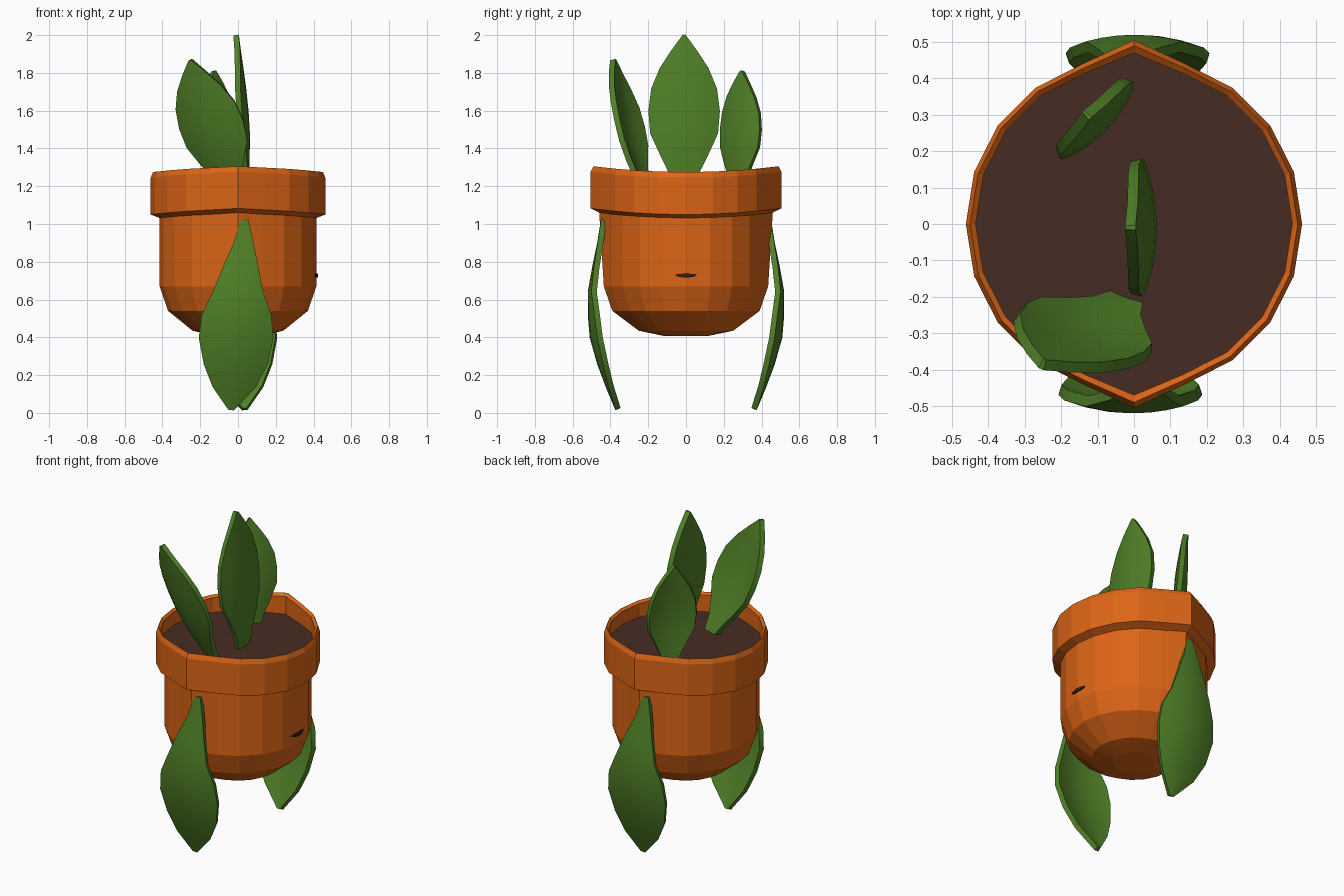
import bpy
import math
from mathutils import Vector

cube = bpy.data.objects.get("Cube")
if cube:
    bpy.data.objects.remove(cube, do_unlink=True)


def material(name, color):
    mat = bpy.data.materials.new(name)
    mat.use_nodes = True
    mat.diffuse_color = (*color, 1)
    mat.node_tree.nodes["Principled BSDF"].inputs["Base Color"].default_value = (*color, 1)
    return mat


TERRACOTTA = material("terracotta", (0.72, 0.13, 0.008))
LEAF = material("leaf green", (0.08, 0.215, 0.02))
SOIL = material("dark soil", (0.062, 0.025, 0.017))
MOUTH = material("mouth brown", (0.03, 0.015, 0.012))


def make(name, verts, faces, mat, smooth=False):
    mesh = bpy.data.meshes.new(name)
    mesh.from_pydata(verts, [], faces)
    mesh.materials.append(mat)
    obj = bpy.data.objects.new(name, mesh)
    bpy.context.collection.objects.link(obj)
    bpy.ops.object.select_all(action="DESELECT")
    obj.select_set(True)
    bpy.context.view_layer.objects.active = obj
    bpy.ops.object.mode_set(mode="EDIT")
    bpy.ops.mesh.select_all(action="SELECT")
    bpy.ops.mesh.normals_make_consistent(inside=False)
    bpy.ops.object.mode_set(mode="OBJECT")
    if smooth:
        bpy.ops.object.shade_smooth_by_angle(angle=math.radians(40))
    return obj


def grid_faces(rows, cols, wrap=False):
    return [(r * cols + c, r * cols + (c + 1) % cols,
             (r + 1) * cols + (c + 1) % cols, (r + 1) * cols + c)
            for r in range(rows - 1) for c in range(cols if wrap else cols - 1)]


SIDES = 20


def ring(radius, peak, z, lift=0.0):
    """Round outline, pinched to a point of length peak at front and back."""
    points = []
    for k in range(SIDES):
        a = math.tau * k / SIDES
        x, y = radius * math.cos(a), radius * math.sin(a)
        if k % 10 == 5:
            x, y = 0, math.copysign(peak, y)
        points.append((x, y, z + lift * (y / 0.5) ** 2))
    return points


# Pot body with rounded bottom
profile = [(0.415, 0.46, 1.07), (0.415, 0.435, 0.67), (0.37, 0.39, 0.54),
           (0.24, 0.25, 0.435), (0.12, 0.12, 0.408)]
verts = [p for row in profile for p in ring(*row)]
n = len(profile)
faces = grid_faces(n, SIDES, True)
faces.append(tuple(range((n - 1) * SIDES, n * SIDES)))
make("pot_body", verts, faces, TERRACOTTA)

# Thick collar, higher at front and back
profile = [(0.41, 0.45, 1.03), (0.462, 0.505, 1.05), (0.462, 0.505, 1.245),
           (0.45, 0.49, 1.275), (0.435, 0.47, 1.262), (0.435, 0.47, 1.13),
           (0.41, 0.45, 1.03)]
verts = [p for row in profile for p in ring(*row, lift=0.032)]
make("pot_rim", verts, grid_faces(len(profile), SIDES, True), TERRACOTTA)

# Soil
make("soil", ring(0.437, 0.472, 1.18), [tuple(range(SIDES))], SOIL)

# Small smile bent around the pot side
verts = []
for i in range(9):
    u = i / 4 - 1
    y, x = 0.057 * u, 0.419 - 0.16 * abs(0.057 * u)
    arc = math.sqrt(max(0, 1 - u * u))
    verts += [(x, y, 0.731 + 0.006 * arc), (x, y, 0.73 - 0.013 * arc)]
mouth = make("mouth", verts, grid_faces(9, 2), MOUTH)
mouth.modifiers.new("thickness", "SOLIDIFY").thickness = 0.008
mouth.modifiers["thickness"].offset = 0


def leaf(name, rows, across, toward, cup, thickness=0.03):
    """rows: spine x, y, z and half width; edges cup in the toward direction."""
    across, toward = Vector(across).normalized(), Vector(toward).normalized()
    widest = max(row[3] for row in rows)
    cols = 7
    verts = []
    for x, y, z, half in rows:
        for c in range(cols):
            u = (2 * c / (cols - 1) - 1) * half
            verts.append(Vector((x, y, z)) + across * u + toward * cup * (u / widest) ** 2)
    obj = make(name, verts, grid_faces(len(rows), cols), LEAF)
    solid = obj.modifiers.new("thickness", "SOLIDIFY")
    solid.thickness, solid.offset = thickness, 0
    bpy.ops.object.modifier_apply(modifier=solid.name)
    bpy.ops.object.shade_smooth_by_angle(angle=math.radians(40))
    return obj


# Upright leaves share one outline: height share, width share, belly share
OUTLINE = [(0, 0.25, 0), (0.12, 0.4, 0.35), (0.24, 0.66, 0.7), (0.38, 0.95, 1),
           (0.52, 1, 1), (0.66, 0.92, 0.8), (0.79, 0.68, 0.5), (0.9, 0.36, 0.2), (1, 0.03, 0)]


def upright_leaf(name, base, tip, half, across, toward, belly, cup):
    base, tip, toward = Vector(base), Vector(tip), Vector(toward).normalized()
    rows = [(*(base.lerp(tip, t) - toward * belly * b), half * w) for t, w, b in OUTLINE]
    return leaf(name, rows, across, toward, cup)


upright_leaf("center_leaf", (0.04, -0.01, 1.16), (-0.01, -0.01, 2.0), 0.185,
             (0, 1, 0), (-1, 0, 0), 0.027, 0.035)
upright_leaf("front_leaf", (-0.02, -0.21, 1.16), (-0.25, -0.385, 1.87), 0.18,
             (0.91, -0.38, 0.12), (0.36, 0.86, 0.35), 0.035, 0.04)
upright_leaf("back_leaf", (-0.085, 0.28, 1.16), (-0.13, 0.3, 1.81), 0.14,
             (0.68, 0.72, 0), (-0.72, 0.68, 0), 0.025, 0.03)

# Hanging leaves, the back one being the front one turned half around
HANGING = [(0.035, -0.435, 1.025, 0.018), (0.03, -0.455, 0.9, 0.05),
           (0.015, -0.48, 0.78, 0.088), (0, -0.505, 0.64, 0.13),
           (-0.008, -0.505, 0.52, 0.18), (-0.01, -0.495, 0.4, 0.193),
           (-0.012, -0.455, 0.26, 0.165), (-0.02, -0.41, 0.14, 0.11),
           (-0.035, -0.36, 0.02, 0.012)]
for name, turn in (("front_hanging_leaf", 1), ("back_hanging_leaf", -1)):
    rows = [(turn * x, turn * y, z, half) for x, y, z, half in HANGING]
    leaf(name, rows, (1, 0, 0), (0, turn, 0), 0.04)
